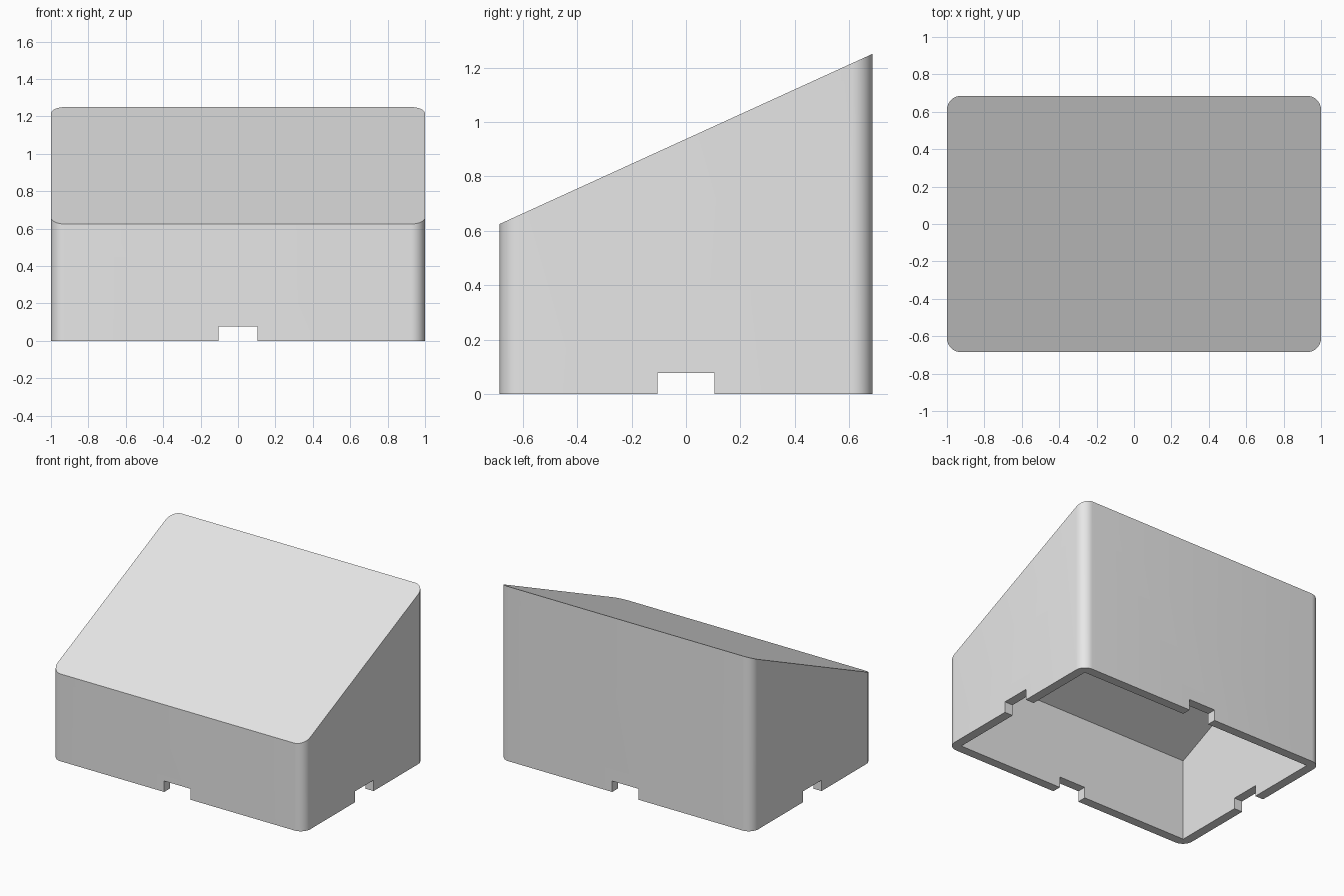
import bpy
import bmesh
import math

if "Cube" in bpy.data.objects:
    bpy.data.objects.remove(bpy.data.objects["Cube"], do_unlink=True)

HALF_X, HALF_Y = 1.0, 0.685
FRONT_Z, BACK_Z = 0.625, 1.25
RADIUS = 0.075
WALL = 0.065
NOTCH_HALF, NOTCH_Z = 0.105, 0.078
SLOPE = (BACK_Z - FRONT_Z) / (2 * HALF_Y)
ROOF = WALL * math.sqrt(1 + SLOPE ** 2)  # vertical thickness of the sloped lid


def roof_z(y):
    return FRONT_Z + SLOPE * (y + HALF_Y)


def rounded_rect(hx, hy, radius, steps=10):
    if radius == 0:
        return [(hx, hy), (-hx, hy), (-hx, -hy), (hx, -hy)]
    points = []
    for i, (sx, sy) in enumerate([(1, 1), (-1, 1), (-1, -1), (1, -1)]):
        for k in range(steps + 1):
            a = math.pi / 2 * (i + k / steps)
            points.append((sx * (hx - radius) + radius * math.cos(a),
                           sy * (hy - radius) + radius * math.sin(a)))
    return points


def prism(name, outline, bottom, top):
    """Extrude an outline from a flat base to the height top(y)."""
    bm = bmesh.new()
    low = [bm.verts.new((x, y, bottom)) for x, y in outline]
    high = [bm.verts.new((x, y, top(y))) for x, y in outline]
    bm.faces.new(low[::-1])
    bm.faces.new(high)
    n = len(outline)
    for i in range(n):
        j = (i + 1) % n
        bm.faces.new((low[i], low[j], high[j], high[i]))
    mesh = bpy.data.meshes.new(name)
    bm.to_mesh(mesh)
    bm.free()
    obj = bpy.data.objects.new(name, mesh)
    bpy.context.collection.objects.link(obj)
    return obj


def cut(target, cutter):
    cutter.hide_render = True
    mod = target.modifiers.new("Cut", 'BOOLEAN')
    mod.operation = 'DIFFERENCE'
    mod.solver = 'EXACT'
    mod.object = cutter
    bpy.ops.object.modifier_apply(modifier=mod.name)
    bpy.data.objects.remove(cutter, do_unlink=True)


# Sloped outer body with rounded upright corners
body = prism("sloped_housing", rounded_rect(HALF_X, HALF_Y, RADIUS), 0, roof_z)
bpy.ops.object.select_all(action='DESELECT')
body.select_set(True)
bpy.context.view_layer.objects.active = body

# Hollow inside, open at the bottom, with square corners
cut(body, prism("cavity_cutter", rounded_rect(HALF_X - WALL, HALF_Y - WALL, 0),
                -0.2, lambda y: roof_z(y) - ROOF))

# Cable notch in the middle of each wall's lower edge
for name, hx, hy in (("front_back_notch_cutter", NOTCH_HALF, HALF_Y + 0.2),
                     ("side_notch_cutter", HALF_X + 0.2, NOTCH_HALF)):
    cut(body, prism(name, rounded_rect(hx, hy, 0), -0.2, lambda y: NOTCH_Z))

# Single grey finish
grey = bpy.data.materials.new("light_grey")
grey.use_nodes = True
colour = (0.8, 0.8, 0.8, 1)
grey.diffuse_color = colour
grey.node_tree.nodes["Principled BSDF"].inputs["Base Color"].default_value = colour
body.data.materials.clear()
body.data.materials.append(grey)

bpy.ops.object.shade_smooth_by_angle(angle=math.radians(30))
